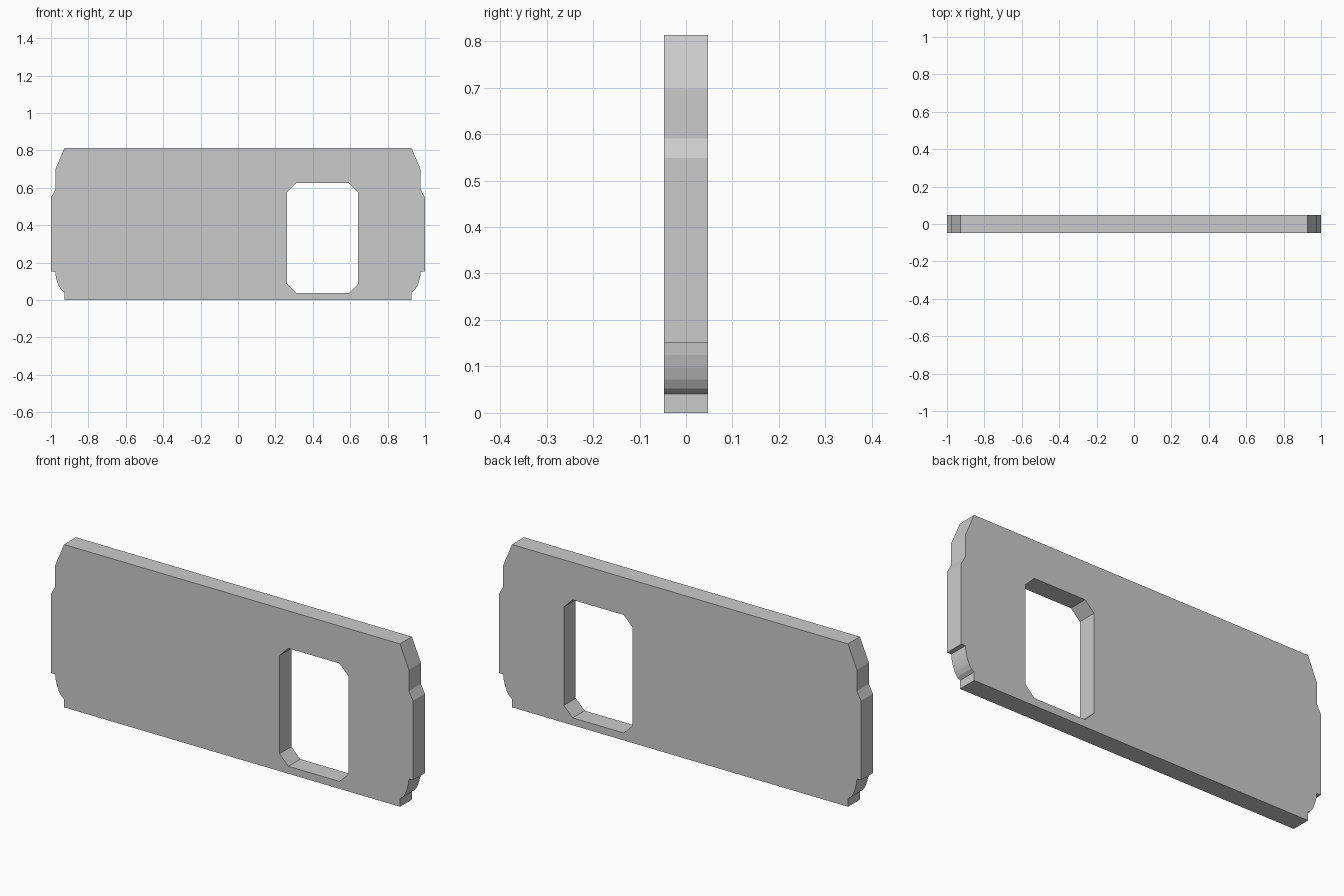
import bpy
import math

if "Cube" in bpy.data.objects:
    bpy.data.objects.remove(bpy.data.objects["Cube"])

HALF_THICKNESS = 0.047

# Right half of the outline, bottom to top: foot, rounded corner, side tab, top chamfer
right_edge = [(0.928, 0.0), (0.928, 0.041), (0.944, 0.052), (0.957, 0.072),
              (0.967, 0.098), (0.974, 0.125), (0.977, 0.152), (1.0, 0.152),
              (1.0, 0.548), (0.977, 0.59), (0.977, 0.697), (0.928, 0.813)]
outline = right_edge + [(-x, z) for x, z in reversed(right_edge)]


def chamfered_rect(x0, x1, z0, z1, c):
    return [(x0 + c, z0), (x1 - c, z0), (x1, z0 + c), (x1, z1 - c),
            (x1 - c, z1), (x0 + c, z1), (x0, z1 - c), (x0, z0 + c)]


def plate(name, loops, half_depth):
    """Extruded flat plate in the XZ plane; inner loops become holes."""
    curve = bpy.data.curves.new(name, 'CURVE')
    curve.dimensions = '2D'
    curve.fill_mode = 'BOTH'
    curve.extrude = half_depth
    for pts in loops:
        spline = curve.splines.new('POLY')
        spline.points.add(len(pts) - 1)
        for p, (x, z) in zip(spline.points, pts):
            p.co = (x, z, 0, 1)
        spline.use_cyclic_u = True
        spline.use_smooth = False
    obj = bpy.data.objects.new(name, curve)
    obj.rotation_euler.x = math.pi / 2
    bpy.context.collection.objects.link(obj)
    bpy.context.view_layer.objects.active = obj
    obj.select_set(True)
    bpy.ops.object.convert(target='MESH')
    bpy.ops.object.shade_flat()
    return obj


# Wall panel with its doorway
doorway = chamfered_rect(0.262, 0.642, 0.037, 0.626, 0.049)
plate("wall_panel", [outline, doorway], HALF_THICKNESS)
